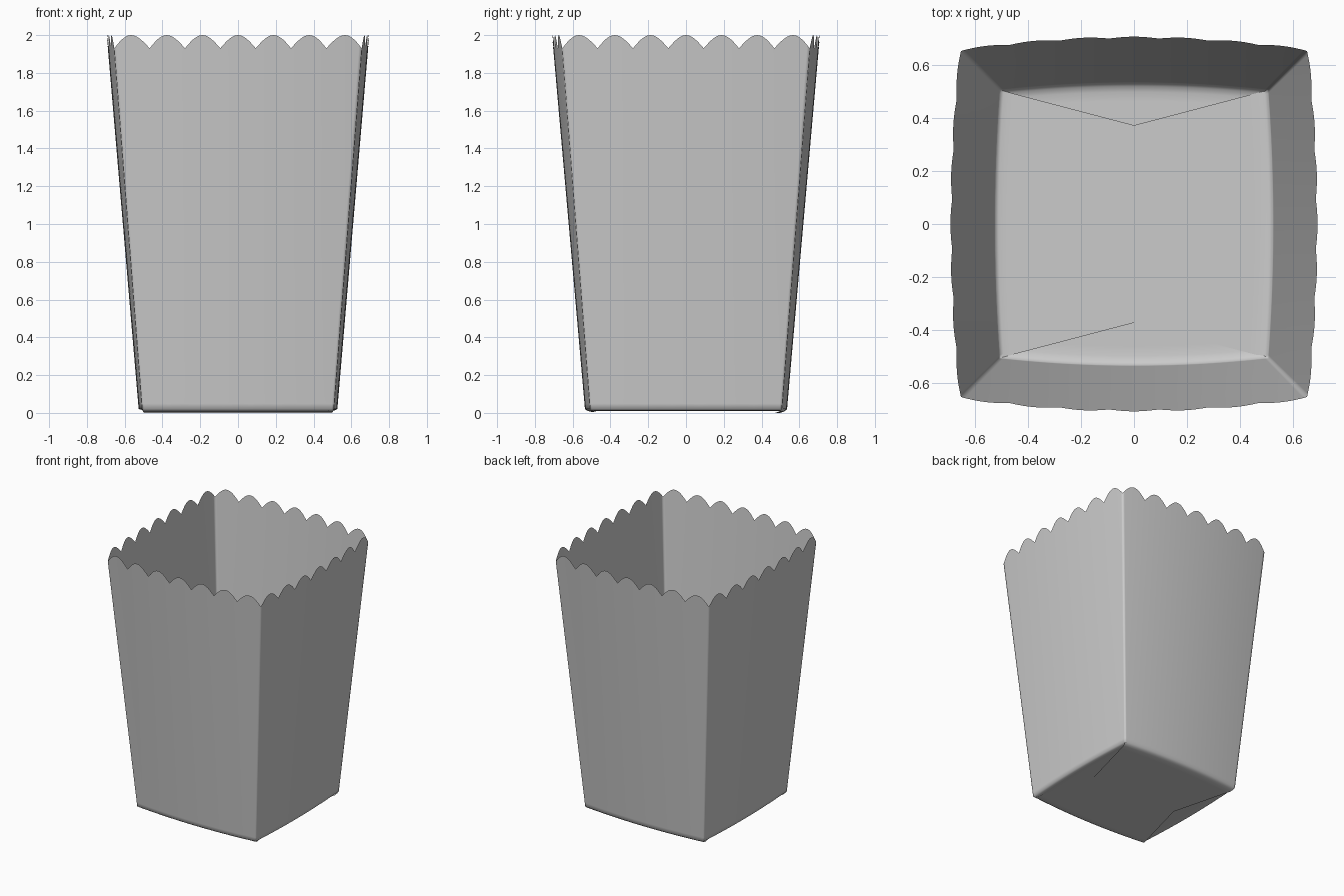
import bpy, bmesh, math
from mathutils import Matrix, Vector

if "Cube" in bpy.data.objects:
    bpy.data.objects.remove(bpy.data.objects["Cube"])

SCALLOPS, STEPS = 7, 12
COLS = SCALLOPS * STEPS
BASE_Z, VALLEY_Z = 0.02, 1.93
FLAP_LENGTH, FLAP_TAPER = 0.685, 0.18


def panel_point(t, z, bulge0, bulge1):
    """Point on the tapered, outward-bowed front wall."""
    k = (z - BASE_Z) / (VALLEY_Z - BASE_Z)
    half = 0.507 + 0.148 * k
    bow = (bulge0 + (bulge1 - bulge0) * k) * (1 - t * t)
    return Vector((t * half, -half - bow, z))


def add_side(bm, angle, bulge0, bulge1, flap_z):
    rot = Matrix.Rotation(angle, 4, 'Z')
    rows = []
    ts = [2 * i / COLS - 1 for i in range(COLS + 1)]

    # Bottom flap, free end first, flattening from the bowed fold line
    for s in (1, 0.75, 0.5, 0.25, 0.1, 0.05, 0.02):
        row = []
        for t in ts:
            p = panel_point(t, BASE_Z, bulge0, bulge1)
            p.x = t * (0.507 - FLAP_TAPER * s)
            bow = p.y + 0.507
            p.y = -0.507 + bow * (1 - s) + FLAP_LENGTH * s
            p.z = flap_z + (BASE_Z - flap_z) * max(0, 1 - s / 0.05) ** 2
            row.append(p)
        rows.append(row)

    # Wall rising to the scalloped rim
    for k in (0, 0.015, 0.04, 0.25, 0.5, 0.75, 0.95, 1):
        row = []
        for i, t in enumerate(ts):
            arch = math.sin(math.pi * (i % STEPS) / STEPS)
            top = VALLEY_Z + 0.07 * arch
            row.append(panel_point(t, BASE_Z + (top - BASE_Z) * k, bulge0, bulge1))
        rows.append(row)

    grid = [[bm.verts.new(rot @ p) for p in row] for row in rows]
    for a, b in zip(grid, grid[1:]):
        for i in range(COLS):
            bm.faces.new((a[i], a[i + 1], b[i + 1], b[i]))


# Folded card carton: four walls, each with an overlapping floor flap
bm = bmesh.new()
add_side(bm, 0, 0.028, 0.048, 0.005)
add_side(bm, math.pi / 2, 0.019, 0.034, 0.010)
add_side(bm, math.pi, 0.028, 0.048, 0.0)
add_side(bm, -math.pi / 2, 0.019, 0.034, 0.015)
bmesh.ops.remove_doubles(bm, verts=bm.verts, dist=0.00005)
for f in bm.faces:
    f.smooth = True

mesh = bpy.data.meshes.new("popcorn_carton")
bm.to_mesh(mesh)
bm.free()
carton = bpy.data.objects.new("popcorn_carton", mesh)
bpy.context.collection.objects.link(carton)
